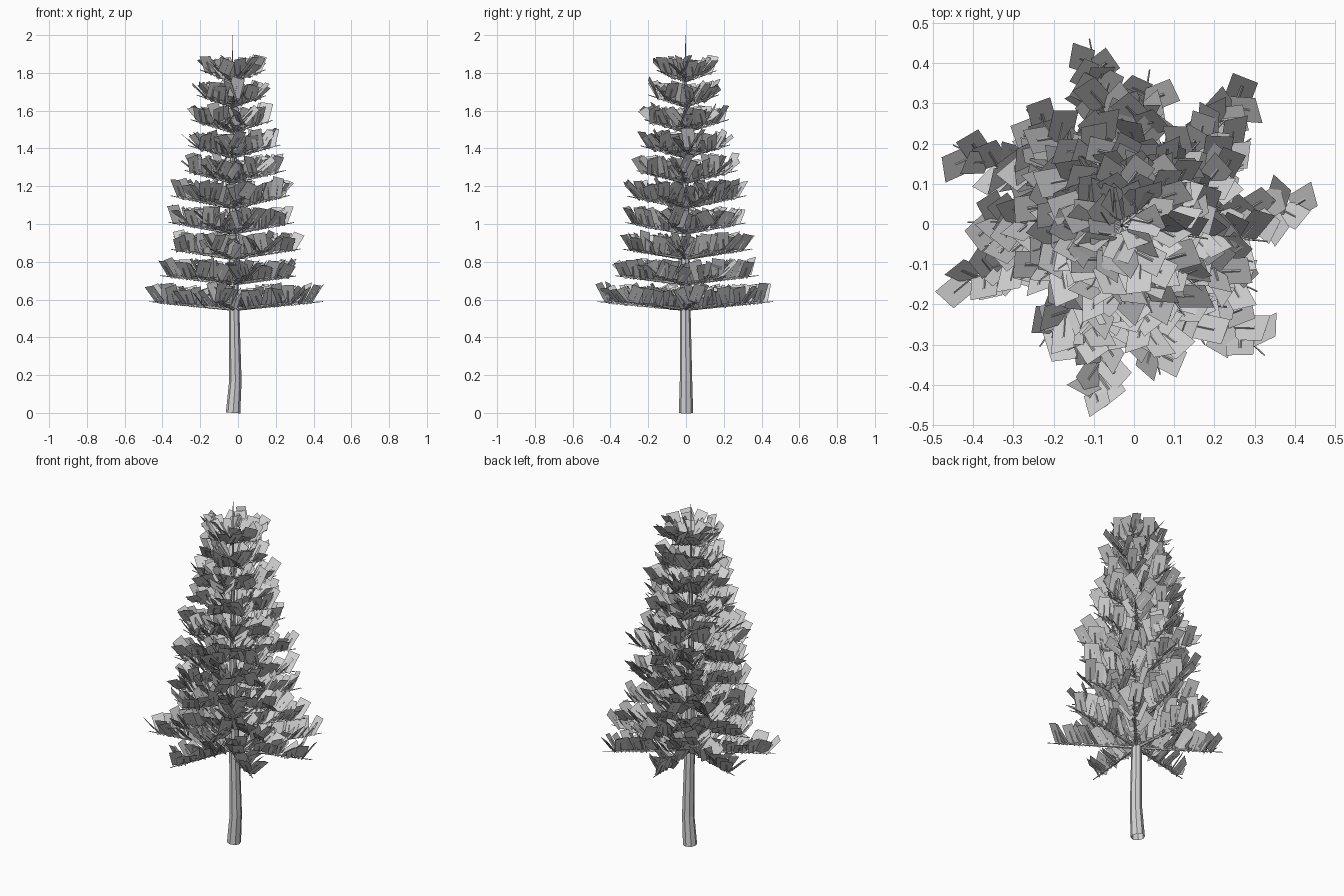
import bpy, bmesh, math, random
from mathutils import Vector, Matrix

if "Cube" in bpy.data.objects:
    bpy.data.objects.remove(bpy.data.objects["Cube"])

random.seed(11)
grey = bpy.data.materials.new("plain grey")
grey.diffuse_color = (0.65, 0.65, 0.65, 1)
grey.use_nodes = True
grey.node_tree.nodes["Principled BSDF"].inputs["Base Color"].default_value = grey.diffuse_color
UP = Vector((0, 0, 1))


def heading(az, el):
    return Vector((math.cos(az) * math.cos(el), math.sin(az) * math.cos(el), math.sin(el)))


def tube(bm, points, radii, sides):
    """Open tapered tube through the given points."""
    rings = []
    for i, p in enumerate(points):
        d = (points[min(i + 1, len(points) - 1)] - points[max(i - 1, 0)]).normalized()
        u = d.cross(UP if abs(d.z) < 0.9 else Vector((0, 1, 0))).normalized()
        v = d.cross(u)
        rings.append([bm.verts.new(p + radii[i] * (u * math.cos(a) + v * math.sin(a)))
                      for a in (2 * math.pi * k / sides for k in range(sides))])
    for lo, hi in zip(rings, rings[1:]):
        for k in range(sides):
            j = (k + 1) % sides
            bm.faces.new((lo[k], lo[j], hi[j], hi[k]))


def card(bm, start, along, side, length, width):
    """Flat needle card with the twig on its centre line."""
    s = side * width / 2
    end = start + along * length
    bm.faces.new([bm.verts.new(p) for p in (start - s, start + s, end + s, end - s)])


def finish(bm, name):
    mesh = bpy.data.meshes.new(name)
    bm.to_mesh(mesh)
    bm.free()
    mesh.materials.append(grey)
    bpy.context.collection.objects.link(bpy.data.objects.new(name, mesh))


# Trunk: slightly bent, tapering to a thin leader
trunk_path = [Vector(p) for p in ((-0.026, 0, 0), (-0.014, 0, 0.17), (-0.021, -0.004, 0.55),
                                  (-0.03, -0.003, 1.1), (-0.03, -0.003, 1.8), (-0.03, -0.003, 2.0))]
bm = bmesh.new()
tube(bm, trunk_path, (0.038, 0.033, 0.028, 0.018, 0.004, 0.001), 8)
finish(bm, "trunk")


def trunk_at(z):
    for a, b in zip(trunk_path, trunk_path[1:]):
        if z <= b.z:
            return a.lerp(b, (z - a.z) / (b.z - a.z))


# Ten whorls of branches, each carrying paired twigs with a needle card
reach = (0.475, 0.385, 0.365, 0.345, 0.34, 0.29, 0.26, 0.235, 0.205, 0.185)
first_whorl = (6, 48, 101, 155, 199, 259, 317)
wood, needles = bmesh.new(), bmesh.new()
for tier, radius in enumerate(reach):
    base = trunk_at(0.548 + 0.134 * tier)
    rise = math.radians(5 + 1.6 * tier)
    turn = random.uniform(0, 51)
    for k in range(7):
        deg = first_whorl[k] if tier == 0 else turn + k * 360 / 7 + random.uniform(-6, 6)
        az = math.radians(deg)
        d = heading(az, rise)
        size = radius * (1 if tier == 0 else random.uniform(0.94, 1.03))
        tube(wood, [base, base + d * size], (0.009 - 0.0004 * tier, 0.002), 5)
        pairs = max(3, round((size - 0.12) / 0.038) + 1)
        for i in range(pairs):
            for s in (-1, 1):
                r = 0.038 + (size - 0.11) * (i + 0.25 * s) / (pairs - 1)
                t_az = az + s * math.radians(random.uniform(20, 75))
                t_dir = heading(t_az, math.radians(random.uniform(38, 64)))
                side = Vector((-math.sin(t_az), math.cos(t_az), 0))
                roll = math.radians(random.uniform(-38, 38))
                side = Matrix.Rotation(roll, 3, t_dir) @ side
                root = base + d * r
                tube(wood, [root - t_dir * 0.008, root + t_dir * 0.075], (0.0045, 0.0035), 4)
                card(needles, root + t_dir * 0.006, t_dir, side,
                     random.uniform(0.1, 0.118), random.uniform(0.06, 0.07))
finish(wood, "branches")
finish(needles, "needle_cards")
